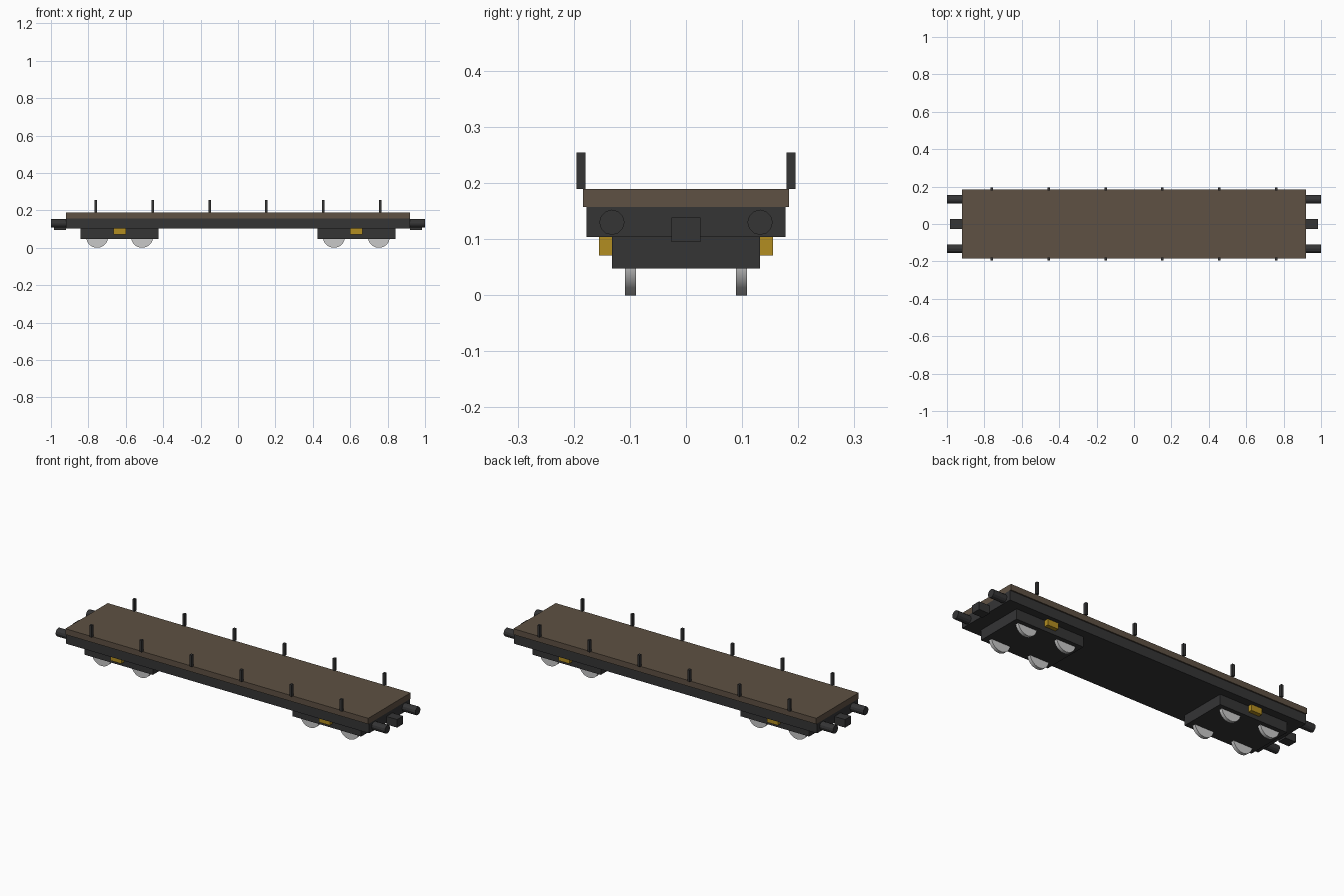
import bpy
import math

cube = bpy.data.objects.get("Cube")
if cube:
    bpy.data.objects.remove(cube, do_unlink=True)


def material(name, rgb):
    mat = bpy.data.materials.new(name)
    mat.use_nodes = True
    mat.diffuse_color = (*rgb, 1)
    mat.node_tree.nodes["Principled BSDF"].inputs["Base Color"].default_value = (*rgb, 1)
    return mat


dark = material("dark grey steel", (0.035, 0.035, 0.036))
wood = material("brown planking", (0.112, 0.082, 0.056))
yellow = material("yellow paint", (0.45, 0.27, 0.015))
steel = material("bright wheel steel", (0.58, 0.58, 0.58))


def box(name, mat, centre, size):
    bpy.ops.mesh.primitive_cube_add(size=1, location=centre)
    obj = bpy.context.object
    obj.name = name
    obj.scale = size
    bpy.ops.object.transform_apply(location=False, rotation=False, scale=True)
    obj.data.materials.append(mat)
    return obj


def cylinder(name, mat, centre, radius, length, rotation, sides):
    bpy.ops.mesh.primitive_cylinder_add(vertices=sides, radius=radius, depth=length,
                                        location=centre, rotation=rotation)
    obj = bpy.context.object
    obj.name = name
    obj.data.materials.append(mat)
    return obj


# Load deck on its steel frame
box("deck", wood, (0, 0, 0.173), (1.84, 0.368, 0.032))
box("frame", dark, (0, 0, 0.1305), (1.84, 0.354, 0.053))

# Stakes along both sides
for side in (-1, 1):
    for i in range(6):
        x = (i - 2.5) * 0.304
        box("stake", dark, (x, side * 0.187, 0.2215), (0.014, 0.016, 0.065))

for end in (-1, 1):
    # Coupler and pair of buffers
    box("coupler", dark, (end * 0.9525, 0, 0.117), (0.065, 0.052, 0.044))
    for side in (-1, 1):
        cylinder("buffer", dark, (end * 0.96, side * 0.132, 0.13), 0.0225, 0.08,
                 (0, math.pi / 2, 0), 12)

    # Bogie with axle boxes and wheels
    bogie_x = end * 0.633
    box("bogie", dark, (bogie_x, 0, 0.0765), (0.416, 0.264, 0.057))
    for side in (-1, 1):
        box("axle_box", yellow, (bogie_x, side * 0.143, 0.0875), (0.066, 0.024, 0.033))
        for offset in (-0.12, 0.12):
            cylinder("wheel", steel, (bogie_x + offset, side * 0.099, 0.059), 0.059, 0.019,
                     (math.pi / 2, 0, 0), 32)
            bpy.ops.object.shade_smooth_by_angle()
